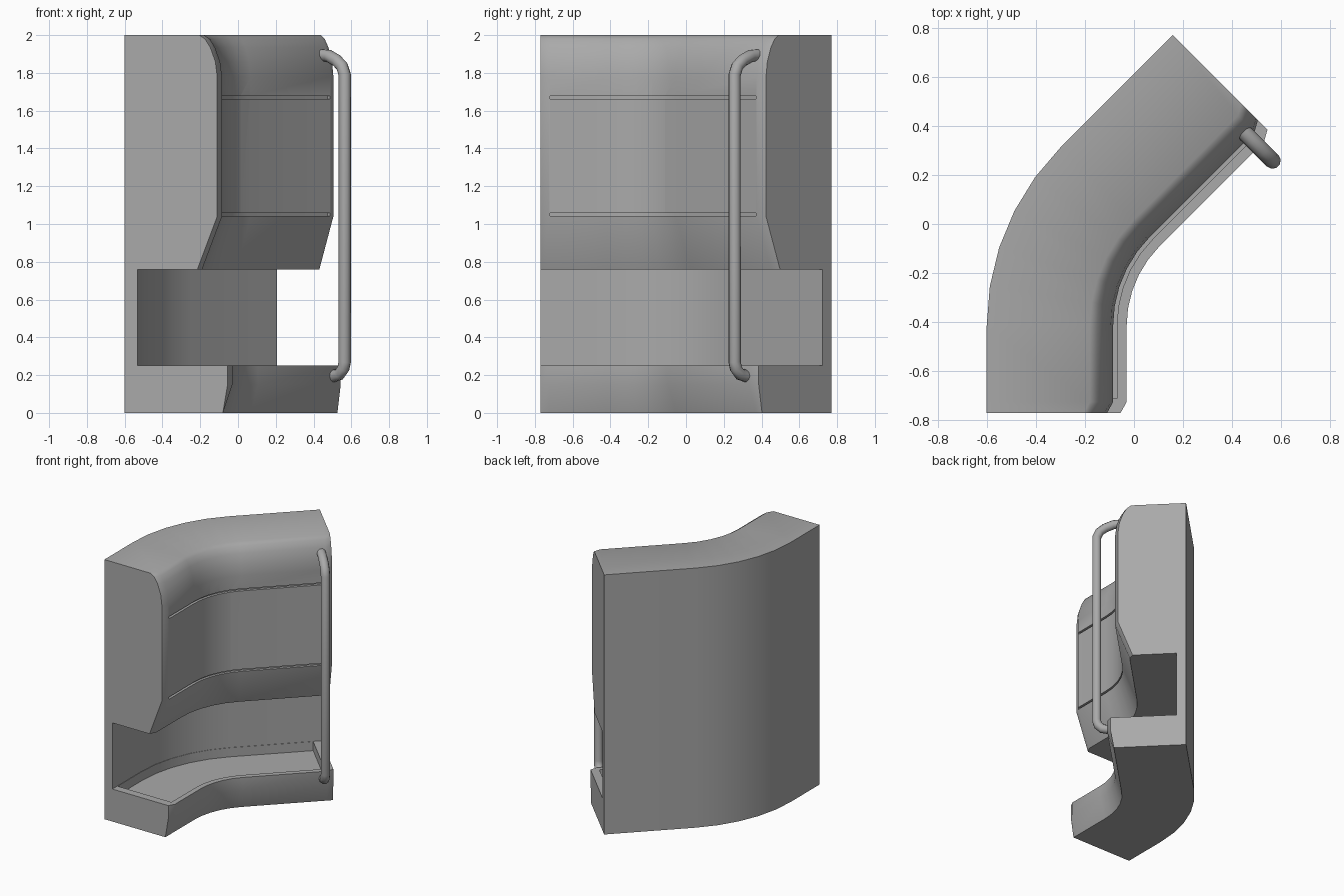
import bpy, bmesh
from math import sin, cos, radians
from mathutils import Vector

cube = bpy.data.objects.get("Cube")
if cube:
    bpy.data.objects.remove(cube, do_unlink=True)

grey = bpy.data.materials.new("mid grey")
grey.use_nodes = True
grey.diffuse_color = (0.4, 0.4, 0.4, 1)
grey.node_tree.nodes["Principled BSDF"].inputs["Base Color"].default_value = (0.4, 0.4, 0.4, 1)

CENTRE = Vector((0.43, -0.415, 0))
RADIUS = 1.03
START, END = 0.355, 0.646      # straight lengths before and after the bend


def station(angle, along):
    """Point on the back wall and the direction pointing to the front."""
    a = radians(angle)
    front = Vector((cos(a), -sin(a), 0))
    return CENTRE - RADIUS * front + Vector((sin(a), cos(a), 0)) * along, front


def at(st, d, z):
    return st[0] + st[1] * d + Vector((0, 0, z))


def activate(ob):
    bpy.ops.object.select_all(action='DESELECT')
    ob.select_set(True)
    bpy.context.view_layer.objects.active = ob


def sweep(name, profile, trim=0.0, end_profile=None):
    """Sweep a (depth, height) outline along the bent back wall."""
    rows = [(station(0, trim - START), end_profile or profile)]
    if end_profile:
        rows.append((station(0, 0.045 - START), profile))
    rows += [(station(9 * i, 0), profile) for i in range(6)]
    if end_profile:
        rows.append((station(45, END - 0.045), profile))
    rows.append((station(45, END - trim), end_profile or profile))
    bm = bmesh.new()
    rings = [[bm.verts.new(at(st, d, z)) for d, z in prof] for st, prof in rows]
    n = len(profile)
    for a, b in zip(rings, rings[1:]):
        for i in range(n):
            j = (i + 1) % n
            bm.faces.new((a[i], a[j], b[j], b[i]))
    bm.faces.new(rings[0])
    bm.faces.new(rings[-1])
    bmesh.ops.recalc_face_normals(bm, faces=bm.faces)
    mesh = bpy.data.meshes.new(name)
    bm.to_mesh(mesh)
    bm.free()
    ob = bpy.data.objects.new(name, mesh)
    bpy.context.collection.objects.link(ob)
    mesh.materials.append(grey)
    return ob


def carve(ob, cutter):
    cutter.hide_render = True
    mod = ob.modifiers.new("cut", 'BOOLEAN')
    mod.operation = 'DIFFERENCE'
    mod.solver = 'EXACT'
    mod.object = cutter
    activate(ob)
    bpy.ops.object.modifier_apply(modifier=mod.name)
    bpy.data.objects.remove(cutter, do_unlink=True)


def box(d0, d1, z0, z1):
    return [(d0, z0), (d1, z0), (d1, z1), (d0, z1)]


# Cabinet: base lip, open shelf, upper bulge with rounded top
lower = [(0, 0), (0.52, 0), (0.57, 0.15), (0.57, 0.25), (0.068, 0.25)]
upper = [(0.068, 0.76), (0.41, 0.76), (0.515, 1.04), (0.515, 1.78), (0.505, 1.86),
         (0.478, 1.935), (0.45, 1.98), (0.42, 2), (0, 2)]
# Front edges step back at both ends
ends = [(d - 0.025 if d > 0.3 and z > 0 else d, z) for d, z in lower + upper]
cabinet = sweep("cabinet", lower + upper, 0, ends)

# Recessed shelf tray and the two panel grooves
carve(cabinet, sweep("tray_cutter", box(0.071, 0.53, 0.18, 0.4), 0.06))
for z in (1.05, 1.67):
    carve(cabinet, sweep("groove_cutter", box(0.495, 0.6, z - 0.008, z + 0.008), 0.05))
activate(cabinet)
bpy.ops.object.shade_smooth_by_angle(angle=radians(50))

# Grab rail at the far end
rail_at = station(45, END - 0.075)
path = [(0.46, 1.895), (0.53, 1.89), (0.59, 1.865), (0.63, 1.835), (0.65, 1.79),
        (0.65, 0.27), (0.64, 0.235), (0.61, 0.205), (0.54, 0.19)]
curve = bpy.data.curves.new("grab_rail", 'CURVE')
curve.dimensions = '3D'
curve.bevel_depth = 0.033
curve.bevel_resolution = 3
curve.use_fill_caps = True
spline = curve.splines.new('POLY')
spline.points.add(len(path) - 1)
for p, (d, z) in zip(spline.points, path):
    p.co = (*at(rail_at, d, z), 1)
curve.materials.append(grey)
rail = bpy.data.objects.new("grab_rail", curve)
bpy.context.collection.objects.link(rail)
activate(rail)
bpy.ops.object.convert(target='MESH')
bpy.ops.object.shade_smooth_by_angle(angle=radians(50))
